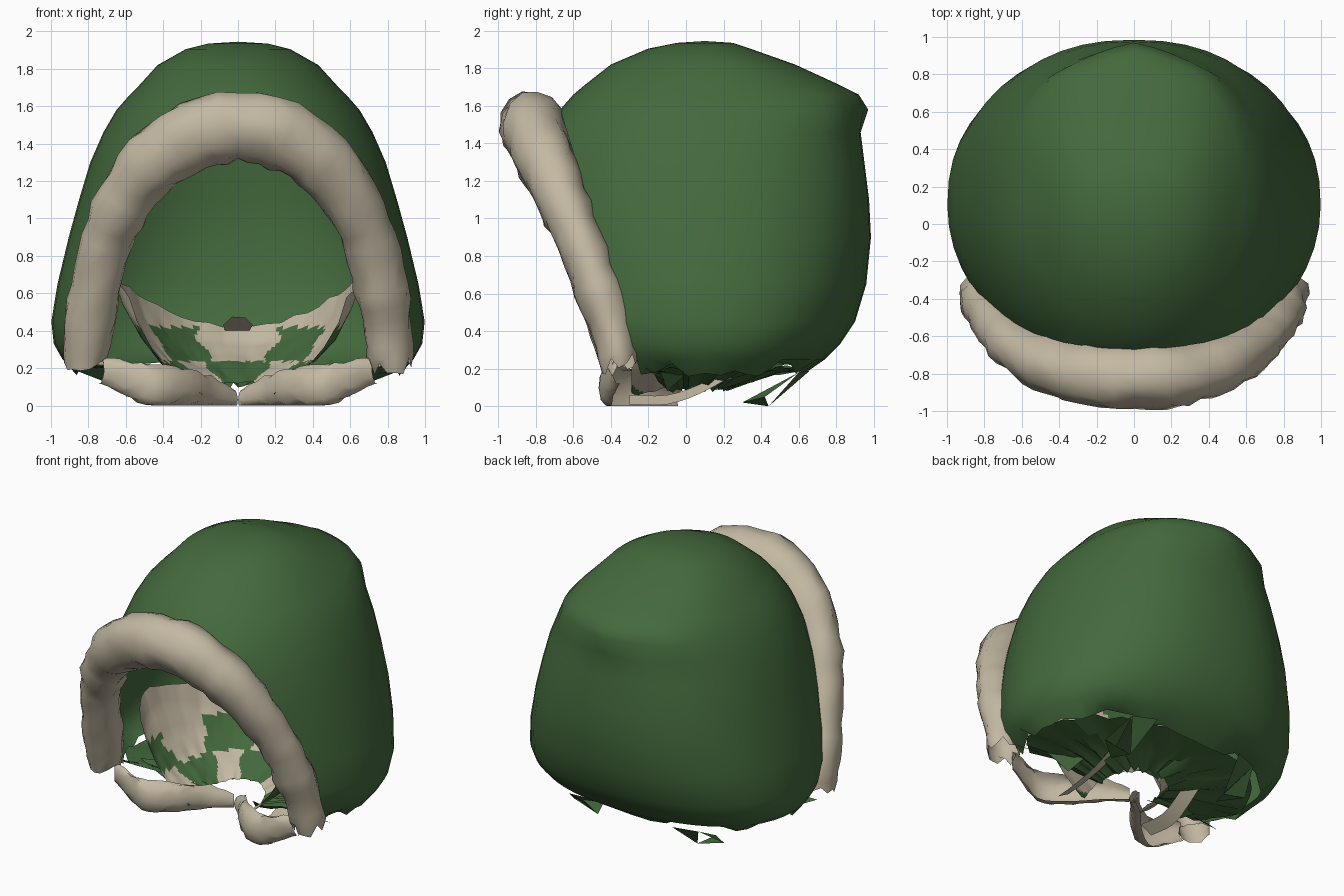
import bpy, bmesh, math, random
from mathutils import Vector

if "Cube" in bpy.data.objects:
    bpy.data.objects.remove(bpy.data.objects["Cube"])

random.seed(4)


def material(name, rgb):
    m = bpy.data.materials.new(name)
    m.diffuse_color = (*rgb, 1)
    m.use_nodes = True
    m.node_tree.nodes["Principled BSDF"].inputs["Base Color"].default_value = m.diffuse_color
    return m


GREEN = material("forest green cloth", (0.057, 0.143, 0.046))
BEIGE = material("beige fur", (0.55, 0.485, 0.365))


def catmull(pts, n):
    """Smooth path through points of any dimension."""
    p = [Vector(q) for q in pts]
    p = [2 * p[0] - p[1]] + p + [2 * p[-1] - p[-2]]
    out = []
    for i in range(1, len(p) - 2):
        a, b, c, d = p[i - 1:i + 3]
        for k in range(n):
            t = k / n
            out.append(0.5 * (2 * b + (c - a) * t + (2 * a - 5 * b + 4 * c - d) * t ** 2
                              + (3 * b - a - 3 * c + d) * t ** 3))
    return out + [p[-2]]


def loft(bm, rows, closed):
    vs = [[bm.verts.new(co) for co in r] for r in rows]
    n = len(vs[0])
    for a, b in zip(vs, vs[1:]):
        for i in range(n if closed else n - 1):
            j = (i + 1) % n
            bm.faces.new((a[i], a[j], b[j], b[i]))
    return vs


def finish(bm, name, mats, angle=40):
    bmesh.ops.recalc_face_normals(bm, faces=bm.faces)
    me = bpy.data.meshes.new(name)
    bm.to_mesh(me)
    bm.free()
    for m in mats:
        me.materials.append(m)
    ob = bpy.data.objects.new(name, me)
    bpy.context.collection.objects.link(ob)
    bpy.ops.object.select_all(action='DESELECT')
    ob.select_set(True)
    bpy.context.view_layer.objects.active = ob
    bpy.ops.object.shade_smooth_by_angle(angle=math.radians(angle))
    return ob


def mirror(ob):
    ob.modifiers.new("mirror", 'MIRROR')


# Hood shell: horizontal slices (z, half width, front y, back y), opened along a slanted plane
slices = [(1.935, .16, -.05, .25), (1.905, .28, -.20, .34), (1.82, .43, -.40, .58),
          (1.71, .53, -.54, .82), (1.66, .58, -.60, .92), (1.58, .65, -.67, .97),
          (1.46, .72, -.76, .93), (1.30, .79, -.83, .95), (1.10, .85, -.87, .975),
          (.90, .905, -.87, .985), (.65, .965, -.83, .96), (.45, .998, -.78, .90),
          (.33, .985, -.72, .82), (.25, .94, -.66, .74), (.20, .87, -.58, .62)]
N = 48
rows = []
for k, (z, w, f, b) in enumerate(slices):
    row = []
    for i in range(N):
        a = 2 * math.pi * i / N
        s, c = math.sin(a), math.cos(a)
        x, y = w * c, 0.1 + s * (0.1 - f)
        if s > 0:  # fuller at the back
            x = w * math.copysign(abs(c) ** .88, c)
            y = 0.1 + (b - 0.1) * s ** .88
        if z in (1.58, 1.66):  # peak only near the middle
            y -= max(0, y - .80) * .45 * min(1, abs(x) / .4)
        jag = random.uniform(-.045, .04) if k == len(slices) - 1 else 0
        row.append((x, y, z + jag))
    rows.append(row)
bm = bmesh.new()
vs = loft(bm, rows, True)
top = bm.verts.new((0, .1, 1.945))
for i in range(N):
    bm.faces.new((vs[0][i], vs[0][(i + 1) % N], top))
bmesh.ops.bisect_plane(bm, geom=bm.verts[:] + bm.edges[:] + bm.faces[:],
                       plane_co=(0, -.67, 1.58), plane_no=(0, -1, -.305), clear_outer=True)
finish(bm, "hood_shell", [GREEN], 55)

# Fur trim: lumpy tube round the opening, path points are (x, y, z, radius)
half = [(.82, -.355, .20, .11), (.80, -.39, .40, .13), (.765, -.47, .63, .14),
        (.705, -.565, .88, .14), (.605, -.66, 1.10, .152), (.45, -.745, 1.30, .168),
        (.24, -.80, 1.44, .185), (0, -.815, 1.49, .188)]
pts = half + [(-x, y, z, r) for x, y, z, r in half[-2::-1]]
path = catmull(pts, 3)
rows = []
for i, p in enumerate(path):
    q0, q1 = path[max(i - 1, 0)], path[min(i + 1, len(path) - 1)]
    t = (q1 - q0).xyz.normalized()
    u = t.cross(Vector((0, -1, -.305)).normalized()).normalized()
    v = t.cross(u)
    row = []
    lump = random.uniform(.95, 1.06)
    for k in range(14):
        a = 2 * math.pi * k / 14
        r = p[3] * lump * random.uniform(.93, 1.06)
        co = p.xyz + u * r * math.cos(a) + v * r * .9 * math.sin(a)
        if i in (0, len(path) - 1):
            co.z += random.uniform(-.03, .06)
        row.append(co)
    rows.append(row)
bm = bmesh.new()
loft(bm, rows, True)
finish(bm, "fur_trim", [BEIGE], 60)

# Neck lining: sagging funnel inside the hood, high at the sides, patched in two colours
rings = [(.67, .62, .42, .28), (.62, .54, .33, .22), (.53, .44, .27, .11),
         (.42, .34, .22, .03), (.30, .24, .17, -.01), (.22, .16, .12, -.02)]
rows = []
for rx, back, z, lift in rings:
    row = []
    for i in range(37):
        a = math.radians(-30 + 240 * i / 36)
        x, s = rx * math.cos(a), math.sin(a)
        y = -.1 + s * (back + .1 if s > 0 else .38)
        row.append((x, y, z + lift * math.cos(a) ** 2 + random.uniform(-.01, .01)
                    - (.10 * -s if s < 0 else 0)))
    rows.append(row)
bm = bmesh.new()
loft(bm, rows, False)
bmesh.ops.subdivide_edges(bm, edges=bm.edges[:], cuts=3, use_grid_fill=True)
for f in bm.faces:
    c = f.calc_center_median()
    a = math.atan2(c.y + .1, abs(c.x))
    wave = math.cos(5 * (a - math.pi / 2)) + .25 * math.sin(40 * c.z)
    f.material_index = int(wave < -.05 if .235 < c.z < .42 else c.z < .235 and wave > -.3)
finish(bm, "neck_lining", [BEIGE, GREEN], 45)

# Neck cloth: green underside from the shell's lower edge in to the neck hole
rows = []
for w, f, b, z, j in [(.86, .40, .63, .205, .02), (.66, .32, .50, .185, .02),
                      (.45, .26, .36, .15, .025), (.23, .18, .22, .10, .03)]:
    row = []
    for i in range(41):
        a = math.radians(-35 + 250 * i / 40)
        s = math.sin(a)
        row.append((w * math.cos(a), s * (b if s > 0 else f), z + random.uniform(-j, j)))
    rows.append(row)
bm = bmesh.new()
loft(bm, rows, False)
finish(bm, "neck_cloth", [GREEN], 30)

# Chin flap: broad fur collar piece curling in under each end of the trim
spine = catmull([(.74, -.36, .19), (.58, -.40, .14), (.44, -.40, .10),
                 (.28, -.28, .09), (.14, -.12, .06), (.02, -.02, .02)], 3)
rows = []
for i, p in enumerate(spine):
    w = .055 + .06 * math.sin(math.pi * (i + 1) / len(spine))
    row = []
    for k in range(7):
        a = math.radians(-105 + 200 * k / 6)
        row.append((p.x - w * .35 * math.cos(a), p.y - w * .5 * math.cos(a),
                    max(0, p.z + w * math.sin(a) + random.uniform(-.015, .015))))
    rows.append(row)
bm = bmesh.new()
loft(bm, rows, False)
mirror(finish(bm, "chin_flap", [BEIGE], 50))

# Under strap: beige strip rising from the chin to the back
rows = [[(p.x - .05, p.y, p.z + .03), (p.x + .04, p.y, p.z - .02)]
        for p in catmull([(.36, -.30, .03), (.38, -.10, .03), (.36, .08, .09), (.34, .28, .20)], 3)]
bm = bmesh.new()
loft(bm, rows, False)
mirror(finish(bm, "under_strap", [BEIGE]))

# Torn cloth: loose triangles hanging from the lower edge
bm = bmesh.new()
for tri in [((.52, .60, .18), (.60, .42, .05), (.45, .30, .02)),
            ((.45, .30, .02), (.60, .42, .05), (.40, .44, .0)),
            ((.52, .60, .18), (.35, .66, .19), (.40, .44, .0)),
            ((.90, -.22, .20), (.72, -.10, .13), (.66, -.20, .21)),
            ((.68, -.15, .22), (.48, -.10, .08), (.40, .02, .19))]:
    bm.faces.new([bm.verts.new(c) for c in tri])
mirror(finish(bm, "torn_cloth", [GREEN]))

# Hanging tab: small loop at the back of the neck, seen from beneath
bm = bmesh.new()
loft(bm, [[(-.07, .60, .40), (.06, .60, .40)], [(-.08, .50, .43), (.08, .50, .43)],
          [(-.03, .38, .475), (.04, .38, .47)]], False)
finish(bm, "hanging_tab", [BEIGE])
